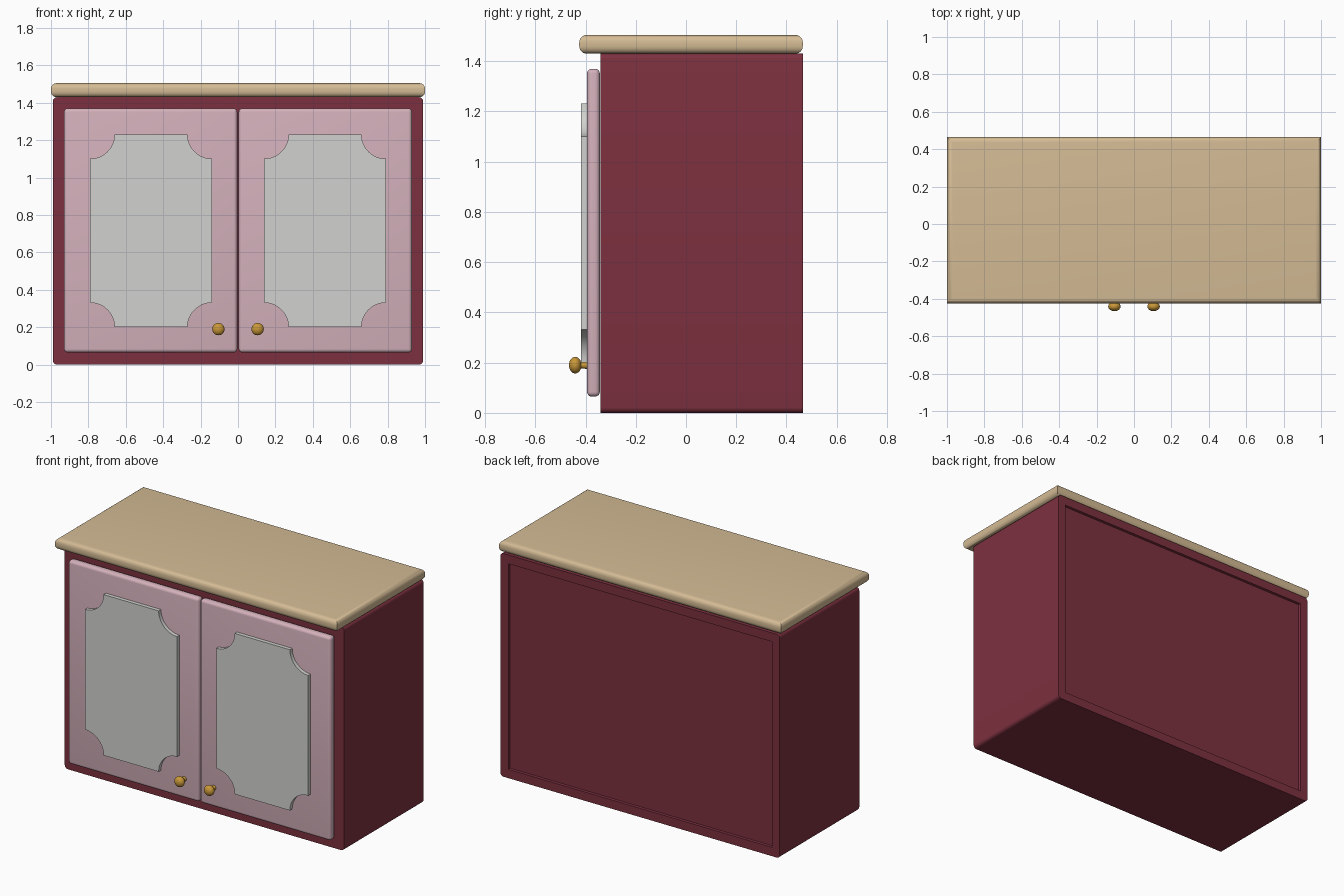
import bpy, bmesh, math
from mathutils import Matrix, Vector

if "Cube" in bpy.data.objects:
    bpy.data.objects.remove(bpy.data.objects["Cube"])


def mat(name, rgb):
    m = bpy.data.materials.new(name)
    m.diffuse_color = (*rgb, 1)
    m.use_nodes = True
    m.node_tree.nodes["Principled BSDF"].inputs["Base Color"].default_value = m.diffuse_color
    return m


MAROON = mat("maroon paint", (0.205, 0.030, 0.050))
PINK = mat("pink paint", (0.66, 0.44, 0.50))
GREY = mat("grey panel", (0.64, 0.65, 0.62))
WOOD = mat("pale wood", (0.66, 0.50, 0.30))
GOLD = mat("gold metal", (0.58, 0.31, 0.04))


def finish(bm, name, material, angle=40):
    bmesh.ops.recalc_face_normals(bm, faces=bm.faces)
    me = bpy.data.meshes.new(name)
    bm.to_mesh(me)
    bm.free()
    me.materials.append(material)
    ob = bpy.data.objects.new(name, me)
    bpy.context.collection.objects.link(ob)
    bpy.ops.object.select_all(action='DESELECT')
    ob.select_set(True)
    bpy.context.view_layer.objects.active = ob
    bpy.ops.object.shade_smooth_by_angle(angle=math.radians(angle))
    return ob


def box(lo, hi):
    bm = bmesh.new()
    lo, hi = Vector(lo), Vector(hi)
    bmesh.ops.create_cube(bm, size=1, matrix=Matrix.Translation((lo + hi) / 2) @ Matrix.Diagonal((*(hi - lo), 1)))
    return bm


def bevel(bm, edges, r, seg=5):
    bmesh.ops.bevel(bm, geom=edges, offset=r, segments=seg, profile=0.5, affect='EDGES')


def along(e, axis):
    d = (e.verts[1].co - e.verts[0].co).normalized()
    return abs(d[axis]) > 0.99


# cabinet body: long edges rounded, shallow recess in the back
bm = box((-0.99, -0.34, 0), (0.99, 0.465, 1.43))
long_edges = [e for e in bm.edges if along(e, 1)]
back = [f for f in bm.faces if f.calc_center_median().y > 0.46]
bmesh.ops.inset_region(bm, faces=back, thickness=0.08)
bmesh.ops.inset_region(bm, faces=back, thickness=0.003, depth=-0.015)
bevel(bm, long_edges, 0.022)
finish(bm, "cabinet_body", MAROON)

# countertop with rounded horizontal edges
bm = box((-1, -0.425, 1.43), (1, 0.465, 1.505))
bevel(bm, [e for e in bm.edges if not along(e, 2)], 0.03, 6)
finish(bm, "countertop", WOOD)

for s, side in ((-1, "left"), (1, "right")):
    # door
    x0, x1 = sorted((s * 0.004, s * 0.93))
    bm = box((x0, -0.394, 0.065), (x1, -0.343, 1.37))
    bevel(bm, bm.edges[:], 0.019)
    finish(bm, side + "_door", PINK)

    # raised panel with scooped corners
    cx, cz, hw, hh, r = s * 0.465, 0.716, 0.325, 0.515, 0.13
    bm = bmesh.new()
    ring = []
    corners = ((1, 1, 270, 180), (-1, 1, 360, 270), (-1, -1, 90, 0), (1, -1, 180, 90))
    for sx, sz, a0, a1 in corners:
        for i in range(13):
            a = math.radians(a0 + (a1 - a0) * i / 12)
            ring.append(bm.verts.new((cx + sx * hw + r * math.cos(a), -0.385,
                                      cz + sz * hh + r * math.sin(a))))
    face = bm.faces.new(ring)
    out = bmesh.ops.extrude_face_region(bm, geom=[face])
    moved = [v for v in out["geom"] if isinstance(v, bmesh.types.BMVert)]
    bmesh.ops.translate(bm, vec=(0, -0.033, 0), verts=moved)
    finish(bm, side + "_door_panel", GREY, 30)

    # knob: flattened ball on a short stem
    bm = bmesh.new()
    place = Matrix.Translation((s * 0.105, -0.441, 0.19))
    bmesh.ops.create_uvsphere(bm, u_segments=24, v_segments=16, radius=1,
                              matrix=place @ Matrix.Diagonal((0.033, 0.025, 0.033, 1)))
    stem = Matrix.Translation((s * 0.105, -0.405, 0.19)) @ Matrix.Rotation(math.pi / 2, 4, 'X')
    bmesh.ops.create_cone(bm, cap_ends=True, segments=20, radius1=0.016, radius2=0.012,
                          depth=0.03, matrix=stem)
    finish(bm, side + "_knob", GOLD)
